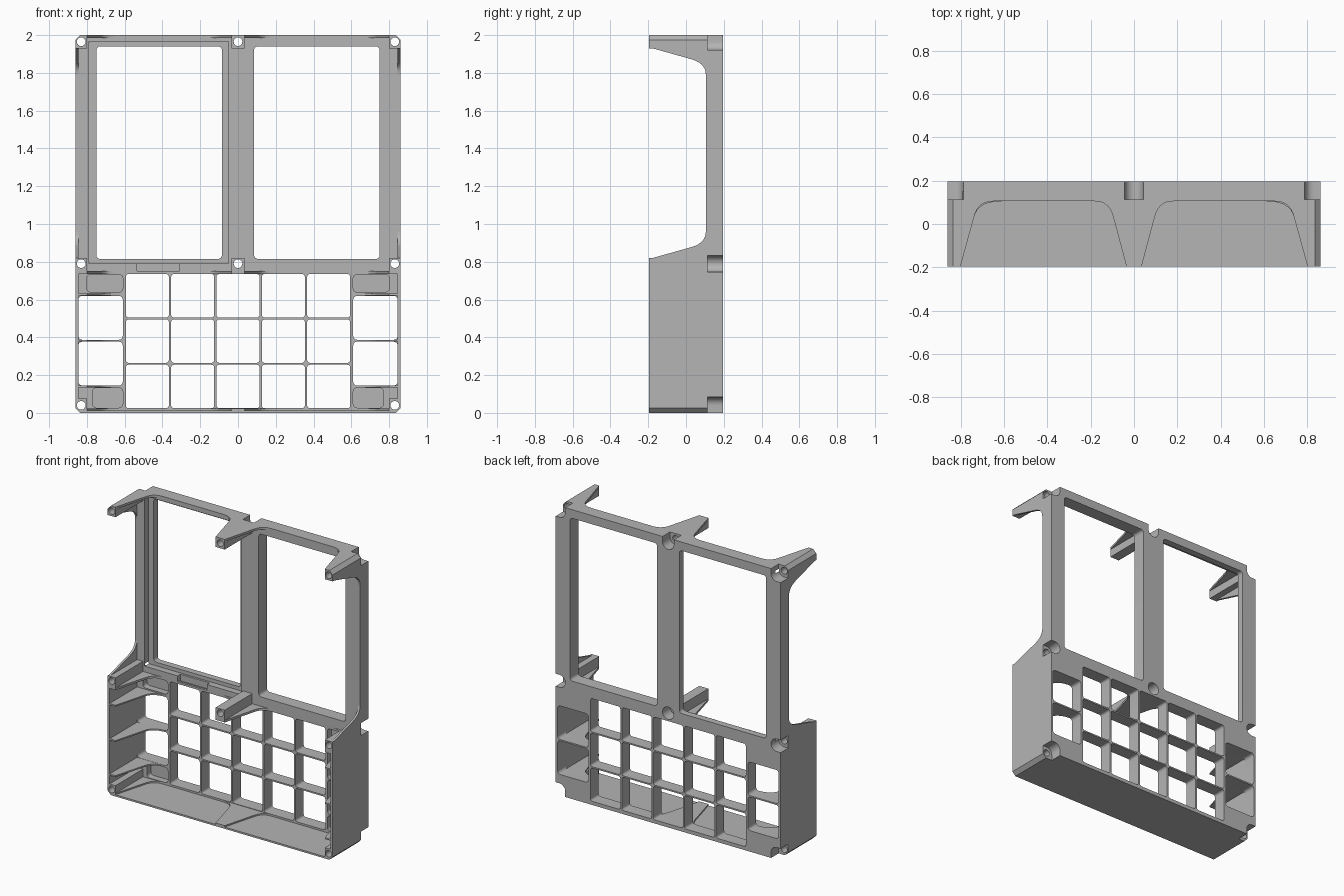
import bpy, bmesh, math
from mathutils import Vector
from mathutils.geometry import convex_hull_2d

if "Cube" in bpy.data.objects:
    bpy.data.objects.remove(bpy.data.objects["Cube"])

grey = bpy.data.materials.new("plain_grey")
grey.use_nodes = True
COLOUR = (0.46, 0.46, 0.46, 1)
grey.diffuse_color = COLOUR
grey.node_tree.nodes["Principled BSDF"].inputs["Base Color"].default_value = COLOUR

W, FRONT, BACK, PLATE = 0.86, -0.195, 0.195, 0.105   # half width and depth levels


def prisms(name, outlines, axis, lo, hi):
    """Extrude 2D outlines along an axis; the outline uses the other two axes in order."""
    bm = bmesh.new()
    for pts in outlines:
        def place(p, d):
            c = list(p)
            c.insert("xyz".index(axis), d)
            return c
        base = bm.faces.new([bm.verts.new(place(p, lo)) for p in pts])
        top = bmesh.ops.extrude_face_region(bm, geom=[base])["geom"]
        shift = Vector(place((0, 0), hi - lo))
        bmesh.ops.translate(bm, vec=shift, verts=[v for v in top if isinstance(v, bmesh.types.BMVert)])
    bmesh.ops.recalc_face_normals(bm, faces=bm.faces)
    mesh = bpy.data.meshes.new(name)
    bm.to_mesh(mesh)
    bm.free()
    mesh.materials.append(grey)
    obj = bpy.data.objects.new(name, mesh)
    bpy.context.collection.objects.link(obj)
    return obj


def rect(x0, x1, y0, y1):
    return [(x0, y0), (x1, y0), (x1, y1), (x0, y1)]


def circle(cx, cy, r, n=24):
    return [(cx + r * math.cos(math.tau * i / n), cy + r * math.sin(math.tau * i / n)) for i in range(n)]


def hull(pts):
    return [pts[i] for i in convex_hull_2d(pts)]


def round_rect(x0, x1, y0, y1, r=0.02):
    return hull([p for x in (x0 + r, x1 - r) for y in (y0 + r, y1 - r) for p in circle(x, y, r, 16)])


def bend(a, c, b, n=7):
    """Curved corner from a to b, pulled towards c."""
    a, c, b = Vector(a), Vector(c), Vector(b)
    return [tuple(a * (1 - t) ** 2 + c * 2 * t * (1 - t) + b * t * t) for t in (i / n for i in range(n + 1))]


def flip(pts):
    return [(-x, y) for x, y in pts]


def both(pts):
    return [pts, flip(pts)]


parts = []


def part(*args):
    parts.append(prisms(*args))
    return parts[-1]


def cut(obj, cutter):
    mod = obj.modifiers.new("cut", 'BOOLEAN')
    mod.operation, mod.solver, mod.object = 'DIFFERENCE', 'EXACT', cutter
    bpy.context.view_layer.objects.active = obj
    bpy.ops.object.modifier_apply(modifier=mod.name)


# Back plate with two windows, the key grid and the side key openings
plate = part("back_plate", [rect(-W, W, 0, 2)], "y", PLATE, BACK)
openings = both(round_rect(0.085, 0.75, 0.815, 1.94))
for col in range(5):
    for row in range(3):
        x, z = -0.6 + 0.24 * col, 0.025 + 0.24 * row
        openings.append(round_rect(x + 0.006, x + 0.234, z, z + 0.23, 0.015))
for z in (0.145, 0.387):
    openings += both(round_rect(0.61, 0.845, z, z + 0.232))
pads = both(round_rect(0.61, 0.8, 0.64, 0.733)) + both(round_rect(0.61, 0.77, 0.027, 0.132))
cutters = [
    prisms("opening_cutter", openings, "y", 0, 0.3),
    prisms("pad_cutter", pads, "y", 0, 0.15),
    prisms("screen_recess_cutter", [rect(-0.79, -0.05, 0.79, 1.967)], "y", 0, 0.15),
    prisms("tab_recess_cutter", [rect(-0.535, -0.31, 0.745, 0.8)], "y", 0, 0.135),
]
for c in cutters:
    cut(plate, c)

# Horizontal flanges with arched fronts
half_arch = ([(0.035, FRONT)] + bend((0.095, 0.03), (0.112, PLATE), (0.18, PLATE))
             + bend((0.65, PLATE), (0.722, PLATE), (0.738, 0.03)) + [(0.8, FRONT), (W, FRONT), (W, 0.12)])
arch = half_arch + flip(half_arch)[::-1]
for name, lo, hi in (("top_flange", 1.985, 2), ("middle_flange", 0.735, 0.75), ("floor_flange", 0, 0.022)):
    part(name, [arch], "z", lo, hi)
part("floor", [rect(-W, W, FRONT, 0.12)], "z", 0, 0.012)

# Side walls below, and curved side gussets at the top corners
wall = [(FRONT, 0), (FRONT, 0.815)] + bend((0.03, 0.878), (PLATE, 0.9), (PLATE, 0.96)) + [(0.12, 0.96), (0.12, 0)]
gusset = [(FRONT, 2), (FRONT, 1.935)] + bend((0.03, 1.872), (PLATE, 1.85), (PLATE, 1.79)) + [(0.12, 1.79), (0.12, 2)]
for side, x in (("left", 0.845), ("right", -W)):
    part(side + "_wall", [wall], "x", x, x + 0.015)
    part(side + "_top_gusset", [gusset], "x", x, x + 0.015)

# Screw posts
post_rows = (("top", 1.93, 2), ("middle", 0.75, 0.82), ("bottom", 0, 0.075))
for row, lo, hi in post_rows:
    part(row + "_corner_posts", both(rect(0.8, W, lo, hi)), "y", FRONT, 0.12)
    if row != "bottom":
        part(row + "_centre_post", [rect(-0.035, 0.035, lo, hi)], "y", FRONT, 0.12)

# Thin shelves between the side openings
shelf = [(0.8, FRONT)] + bend((0.738, 0.03), (0.722, PLATE), (0.61, PLATE)) + [(0.61, 0.12), (W, 0.12), (W, FRONT)]
for i, z in enumerate((0.134, 0.377, 0.621)):
    part("side_shelves_%d" % (i + 1), both(shelf), "z", z, z + 0.01)

# Screw holes, open counterbores at the back and corner chamfers
spots = [(x, z) for x in (-0.83, 0, 0.83) for z in (0.04, 0.79, 1.965) if x or z > 0.1]
bores = []
for x, z in spots:
    dx = 0.1 * ((x > 0.1) - (x < -0.1))
    dz = 0.1 * ((z > 1.5) - (z < 0.1))
    bores.append(hull([p for a in (0, dx) for b in (0, dz) for p in circle(x + a, z + b, 0.043)]))
chamfers = [[(sx * 0.825, z + s * 0.01), (sx * 0.87, z + s * 0.01), (sx * 0.87, z - s * 0.035)]
            for sx in (-1, 1) for z, s in ((0, -1), (2, 1))]
shared = [
    prisms("bore_cutter", bores, "y", 0.113, 0.3),
    prisms("screw_cutter", [circle(x, z, 0.023, 16) for x, z in spots], "y", -0.3, 0.3),
    prisms("chamfer_cutter", chamfers, "y", -0.3, 0.3),
]
for obj in parts:
    for c in shared:
        cut(obj, c)
for c in cutters + shared:
    bpy.data.objects.remove(c)

# Smooth the rounded corners, keep the edges sharp
bpy.ops.object.select_all(action='DESELECT')
for obj in parts:
    obj.select_set(True)
bpy.context.view_layer.objects.active = plate
bpy.ops.object.shade_smooth_by_angle(angle=math.radians(30))
